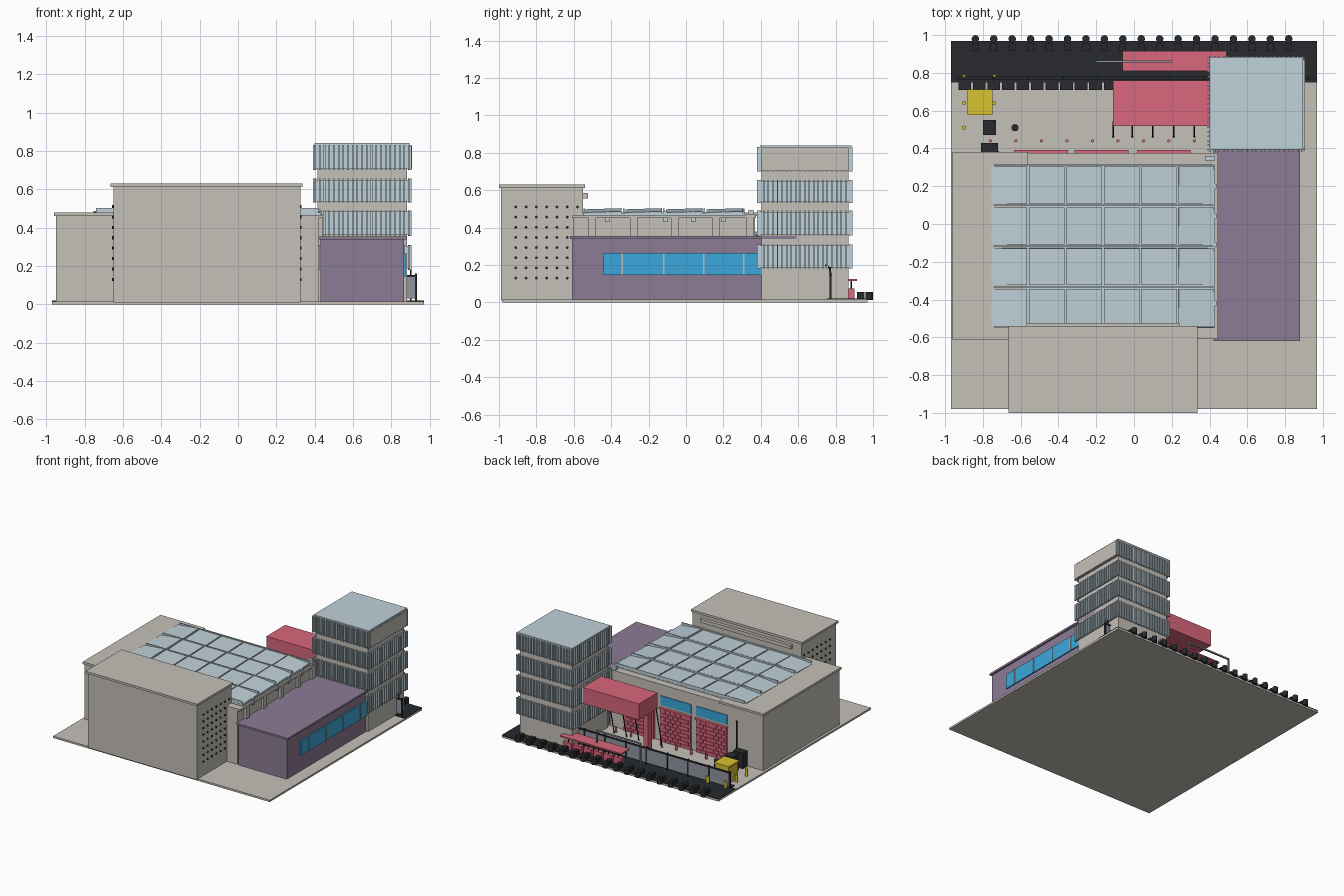
import bpy, bmesh, math
from mathutils import Matrix, Vector

COL = {
    "beige": (0.56, 0.53, 0.48), "glass": (0.53, 0.64, 0.70), "purple": (0.27, 0.20, 0.30),
    "red": (0.70, 0.135, 0.20), "blue": (0.045, 0.39, 0.71), "yellow": (0.68, 0.54, 0.03),
    "dark": (0.02, 0.023, 0.027), "steel": (0.28, 0.30, 0.35),
}
MATS = {}
for key, c in COL.items():
    MATS[key] = bpy.data.materials.new(key)
    MATS[key].diffuse_color = (*c, 1)


def finish(name, bm, mat):
    me = bpy.data.meshes.new(name)
    bm.to_mesh(me)
    bm.free()
    me.materials.append(MATS[mat])
    ob = bpy.data.objects.new(name, me)
    bpy.context.collection.objects.link(ob)
    return ob


def boxes(name, mat, items):
    """Boxes given as (x0, x1, y0, y1, z0, z1), joined in one object."""
    bm = bmesh.new()
    for x0, x1, y0, y1, z0, z1 in items:
        m = Matrix.Translation(((x0 + x1) / 2, (y0 + y1) / 2, (z0 + z1) / 2))
        bmesh.ops.create_cube(bm, size=1, matrix=m @ Matrix.Diagonal((x1 - x0, y1 - y0, z1 - z0, 1)))
    return finish(name, bm, mat)


def rods(name, mat, items, r, n=12):
    """Cylinders between pairs of points, joined in one object."""
    bm = bmesh.new()
    for a, b in items:
        a, b = Vector(a), Vector(b)
        d = b - a
        rot = d.to_track_quat('Z', 'Y').to_matrix().to_4x4()
        bmesh.ops.create_cone(bm, cap_ends=True, segments=n, radius1=r, radius2=r,
                              depth=d.length, matrix=Matrix.Translation((a + b) / 2) @ rot)
    return finish(name, bm, mat)


def posts(name, mat, spots, z1, r, n=12):
    return rods(name, mat, [((x, y, 0.012), (x, y, z1)) for x, y in spots], r, n)


# Site
boxes("ground_slab", "beige", [(-0.97, 0.97, -0.98, 0.97, 0, 0.015)])
boxes("road", "dark", [(-0.97, 0.97, 0.75, 0.97, 0.012, 0.021)])

# Front auditorium with studs on both sides
boxes("auditorium", "beige", [(-0.65, 0.325, -0.99, -0.55, 0.01, 0.615)])
boxes("auditorium_cap", "beige", [(-0.665, 0.335, -1.0, -0.54, 0.612, 0.63)])
boxes("auditorium_back_strip", "beige", [(-0.57, 0.24, -0.55, -0.525, 0.555, 0.585)])
rods("auditorium_studs", "dark",
     [((x, -0.91 + 0.055 * i, 0.13 + 0.0543 * j), (x + s * 0.006, -0.91 + 0.055 * i, 0.13 + 0.0543 * j))
      for x, s in ((-0.65, -1), (0.325, 1)) for i in range(7) for j in range(8)], 0.008, 8)

# Main hall
boxes("hall", "beige", [(-0.95, 0.42, -0.605, 0.37, 0.01, 0.465)])
boxes("hall_cap", "beige", [(-0.96, -0.56, -0.615, 0.38, 0.462, 0.48),
                            (-0.56, 0.44, 0.315, 0.375, 0.455, 0.472),
                            (0.33, 0.445, -0.61, 0.375, 0.45, 0.465)])
boxes("hall_pilasters", "beige",
      [(0.41, 0.44, y - 0.02, y + 0.02, 0.34, 0.46) for y in (-0.5, -0.28, -0.06, 0.16, 0.34)])

# Glazed hall roof: shallow crowned panels with bars
boxes("skylight_base", "glass", [(-0.76, 0.43, -0.55, 0.315, 0.46, 0.478)])
bm = bmesh.new()
for i in range(6):
    for j in range(4):
        tilt = {0: -0.09, 5: 0.09}.get(i, 0)
        m = Matrix.Translation((-0.66 + 0.198 * i, -0.442 + 0.216 * j, 0.486 if tilt else 0.49))
        rot = Matrix.Rotation(tilt, 4, 'Y') @ Matrix.Rotation(0.03, 4, 'X')
        bmesh.ops.create_cube(bm, size=1, matrix=m @ rot @ Matrix.Diagonal((0.188, 0.195, 0.012, 1)))
finish("skylight_panels", bm, "glass")
boxes("skylight_bars", "glass", [(-0.74, 0.42, y - 0.004, y + 0.004, 0.47, 0.502)
                                 for y in (-0.545, -0.334, -0.118, 0.098, 0.31)])
boxes("skylight_drains", "glass",
      [(0.42, 0.436, y - 0.012, y + 0.012, 0.43, 0.485) for y in (-0.42, -0.11, 0.04, 0.2)]
      + [(0.375, 0.43, 0.335, 0.36, 0.46, 0.495)])

# Purple wing with window band
boxes("purple_wing", "purple", [(0.43, 0.865, -0.61, 0.42, 0.01, 0.342)])
boxes("purple_cap", "purple", [(0.42, 0.88, -0.62, 0.59, 0.338, 0.354)])
boxes("wing_window", "blue", [(0.85, 0.874, -0.44, 0.405, 0.145, 0.265)])
boxes("wing_mullions", "beige",
      [(0.86, 0.88, y - 0.004, y + 0.004, 0.145, 0.265) for y in (-0.34, -0.12, 0.095, 0.31)])

# Finned tower
boxes("tower_core", "beige", [(0.415, 0.88, 0.405, 0.868, 0.01, 0.83)])
bands, fins = [], []
for z0, z1 in ((0.18, 0.31), (0.357, 0.49), (0.53, 0.655), (0.70, 0.832)):
    bands.append((0.404, 0.892, 0.394, 0.878, z0 + 0.006, z1 - 0.006))
    for k in range(21):
        x, y = 0.402 + 0.0245 * k, 0.392 + 0.0243 * k
        fins += [(x - 0.004, x + 0.004, 0.38, 0.40, z0, z1), (x - 0.004, x + 0.004, 0.872, 0.89, z0, z1),
                 (0.39, 0.41, y - 0.004, y + 0.004, z0, z1), (0.886, 0.904, y - 0.004, y + 0.004, z0, z1)]
boxes("tower_bands", "glass", bands)
boxes("tower_fins", "glass", fins)
boxes("tower_side_panel", "beige", [(0.89, 0.906, 0.40, 0.87, 0.705, 0.828)])
boxes("tower_roof", "glass", [(0.40, 0.895, 0.395, 0.885, 0.825, 0.84)])

# Raised red entrance box, its column and struts
boxes("entrance_box", "red", [(-0.11, 0.41, 0.52, 0.76, 0.35, 0.48)])
boxes("entrance_column", "red", [(-0.1, -0.06, 0.58, 0.63, 0.01, 0.36)])
rods("entrance_struts", "dark", [((x, 0.46, 0.012), (x, 0.54, 0.36))
                                 for x in (-0.11, -0.01, 0.1, 0.21, 0.32)], 0.004, 8)

# Brick panels and windows on the back wall
bricks, back, panes = [], [], []
for x0 in (-0.63, -0.31, 0.02):
    x1 = x0 + 0.275
    back.append((x0 + 0.004, x1 - 0.004, 0.36, 0.379, 0.015, 0.28))
    back.append((x0 - 0.005, x1 + 0.005, 0.365, 0.392, 0.278, 0.288))
    panes.append((x0, x1, 0.36, 0.376, 0.305, 0.38))
    for r in range(9):
        z = 0.017 + 0.029 * r
        for k in range(6):
            a = x0 + 0.0458 * k - (0.0229 if r % 2 else 0)
            bricks.append((max(a, x0), a + 0.042, 0.37, 0.386, z, z + 0.025))
boxes("brick_backing", "red", back)
boxes("brick_panels", "red", bricks)
boxes("back_windows", "blue", panes)
posts("red_bollards", "red", [(-0.76 + 0.135 * i, 0.44) for i in range(9)], 0.06, 0.008)
rods("wall_pipe", "dark", [((-0.72, 0.38, 0.012), (-0.72, 0.38, 0.36))], 0.006, 8)

# Railing along the road
boxes("railing_panels", "steel", [(-0.93 + 0.186 * i, -0.75 + 0.186 * i, 0.768, 0.774, 0.03, 0.145)
                                  for i in range(10)])
boxes("railing_posts", "dark", [(-0.938 + 0.186 * i, -0.928 + 0.186 * i, 0.766, 0.779, 0.012, 0.16)
                                for i in range(11)] + [(-0.935, 0.93, 0.764, 0.78, 0.143, 0.152)])
rods("railing_lamp", "dark", [((0.9, 0.772, 0.012), (0.9, 0.772, 0.19)),
                              ((0.9, 0.772, 0.18), (0.9, 0.745, 0.2))], 0.004, 8)
boxes("paving_blocks", "dark", [(-0.93 + 0.077 * i, -0.863 + 0.077 * i, 0.71, 0.755, 0.012, 0.024)
                                for i in range(11)])

# Bus stop: canopy, seats and overhead bar
boxes("stop_canopy", "red", [(-0.06, 0.49, 0.81, 0.915, 0.113, 0.124)])
boxes("stop_seats", "red", [(-0.05 + 0.09 * i, 0.02 + 0.09 * i, 0.865, 0.9, 0.015, 0.075) for i in range(6)])
posts("stop_posts", "dark", [(-0.015 + 0.09 * i, 0.883) for i in range(6)], 0.116, 0.004, 8)
boxes("overhead_frame", "steel", [(-0.2, 0.2, 0.855, 0.866, 0.215, 0.226),
                                  (-0.2, -0.19, 0.855, 0.866, 0.012, 0.22),
                                  (0.19, 0.2, 0.855, 0.866, 0.012, 0.22)])

# Kerb stools in pairs along the edge
spots = [-0.84 + 0.0976 * i for i in range(18)]
posts("kerb_stools", "dark", [(x, 0.98) for x in spots], 0.056, 0.02)
boxes("kerb_blocks", "dark", [(x - 0.018, x + 0.018, 0.915, 0.955, 0.012, 0.056) for x in spots])

# Yellow kiosk, bollards and dark bins
boxes("kiosk", "yellow", [(-0.875, -0.755, 0.585, 0.705, 0.012, 0.15),
                          (-0.882, -0.748, 0.578, 0.712, 0.148, 0.16)])
posts("yellow_bollards", "yellow", [(-0.9, 0.78), (-0.74, 0.78), (-0.9, 0.64), (-0.74, 0.64), (-0.9, 0.51)],
      0.075, 0.011)
posts("kiosk_handle", "yellow", [(-0.77, 0.72)], 0.1, 0.004, 8)
boxes("service_cabinets", "dark", [(-0.80, -0.73, 0.47, 0.55, 0.012, 0.15),
                                   (-0.81, -0.72, 0.37, 0.43, 0.012, 0.14)])
posts("litter_bin", "dark", [(-0.63, 0.51)], 0.075, 0.019)
